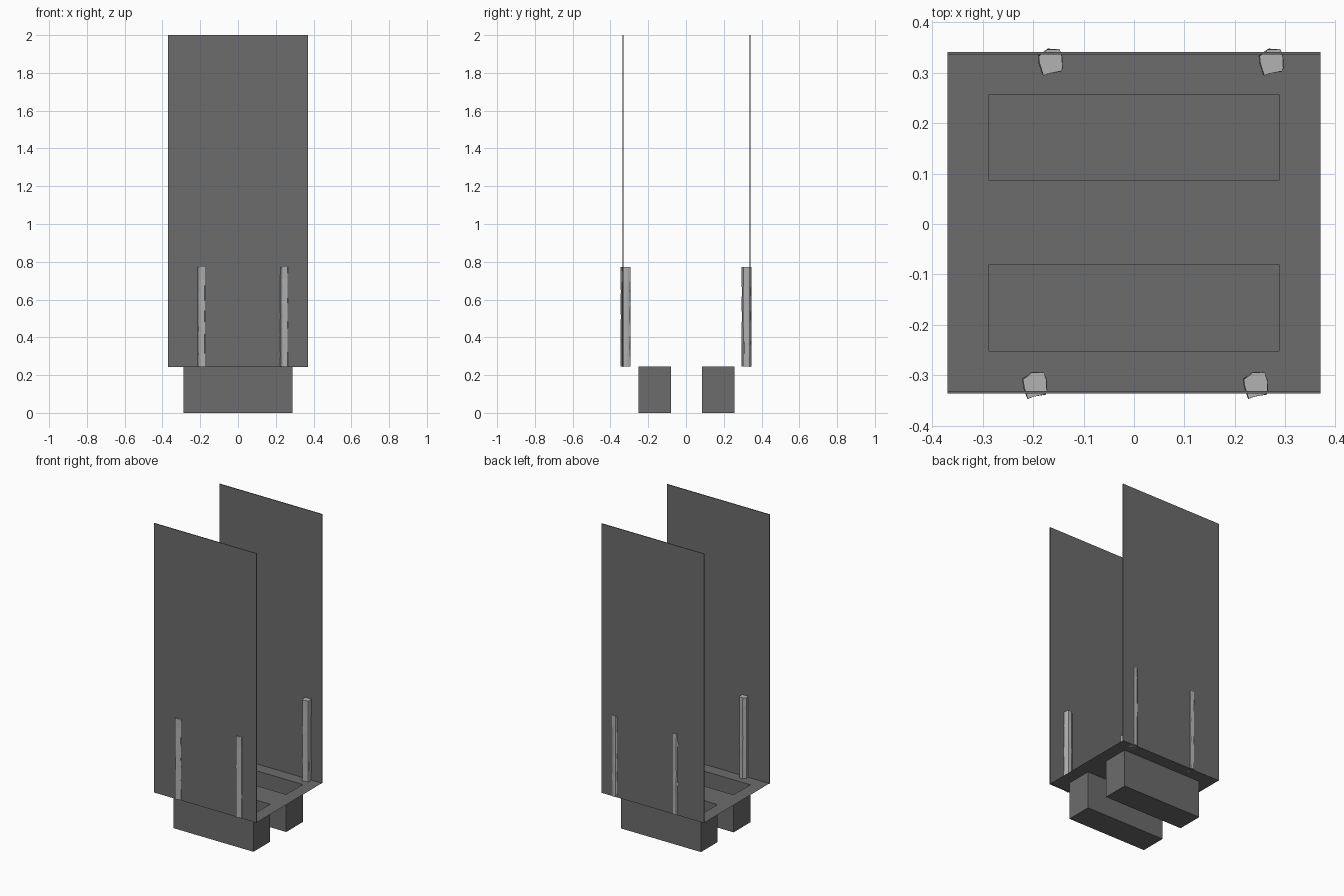
import bpy, bmesh, random

if "Cube" in bpy.data.objects:
    bpy.data.objects.remove(bpy.data.objects["Cube"])

random.seed(4)
FLOOR = 0.245


def grey(name, v):
    m = bpy.data.materials.new(name)
    m.diffuse_color = (v, v, v, 1)
    m.use_nodes = True
    m.node_tree.nodes["Principled BSDF"].inputs["Base Color"].default_value = m.diffuse_color
    return m


DARK = grey("dark_grey", 0.15)
MID = grey("mid_grey", 0.45)


def make_object(name, bm, mat):
    bmesh.ops.recalc_face_normals(bm, faces=bm.faces)
    mesh = bpy.data.meshes.new(name)
    bm.to_mesh(mesh)
    bm.free()
    mesh.materials.append(mat)
    obj = bpy.data.objects.new(name, mesh)
    bpy.context.collection.objects.link(obj)
    return obj


def box(name, x0, x1, y0, y1, z0, z1):
    bm = bmesh.new()
    bmesh.ops.create_cube(bm, size=1)
    for v in bm.verts:
        v.co.x = x0 if v.co.x < 0 else x1
        v.co.y = y0 if v.co.y < 0 else y1
        v.co.z = z0 if v.co.z < 0 else z1
    return make_object(name, bm, DARK)


# Floor sheet with two open-topped rectangular troughs hanging below it
bm = bmesh.new()
xs = [-0.37, -0.288, 0.288, 0.37]
ys = [-0.336, -0.252, -0.08, 0.086, 0.257, 0.3415]
grid = [[bm.verts.new((x, y, FLOOR)) for y in ys] for x in xs]
for i in range(3):
    for j in range(5):
        rim = [grid[i][j], grid[i + 1][j], grid[i + 1][j + 1], grid[i][j + 1]]
        if i == 1 and j in (1, 3):
            low = [bm.verts.new((v.co.x, v.co.y, 0)) for v in rim]
            bm.faces.new(low)
            for k in range(4):
                n = (k + 1) % 4
                bm.faces.new((rim[k], rim[n], low[n], low[k]))
        else:
            bm.faces.new(rim)
make_object("floor_with_troughs", bm, DARK)

# Tall thin side panels
box("front_panel", -0.37, 0.37, -0.336, -0.331, FLOOR - 0.002, 2.0)
box("back_panel", -0.37, 0.37, 0.3365, 0.3415, FLOOR - 0.002, 2.0)

# Rough-hewn posts straddling the panels, all sharing one uneven profile
profile = [(-0.024, 0.013), (-0.022, -0.004), (-0.014, -0.026), (-0.004, -0.022),
           (0.021, -0.018), (0.025, -0.011), (0.023, 0.01), (0.018, 0.025),
           (-0.006, 0.026), (-0.012, 0.021)]
RINGS = 9
jitter = [[(random.uniform(-0.001, 0.001), random.uniform(-0.001, 0.001))
           for _ in profile] for _ in range(RINGS)]


def post(name, cx, cy):
    bm = bmesh.new()
    rings = []
    for k, offs in enumerate(jitter):
        z = FLOOR + (0.773 - FLOOR) * k / (RINGS - 1)
        rings.append([bm.verts.new((cx + x + dx, cy + y + dy, z))
                      for (x, y), (dx, dy) in zip(profile, offs)])
    n = len(profile)
    for a, b in zip(rings, rings[1:]):
        for i in range(n):
            bm.faces.new((a[i], a[(i + 1) % n], b[(i + 1) % n], b[i]))
    bm.faces.new(rings[0])
    bm.faces.new(rings[-1])
    make_object(name, bm, MID)


for side, x0, y in (("front", -0.197, -0.32), ("back", -0.166, 0.321)):
    for label, dx in (("left", 0), ("right", 0.438)):
        post(f"{side}_{label}_post", x0 + dx, y)
